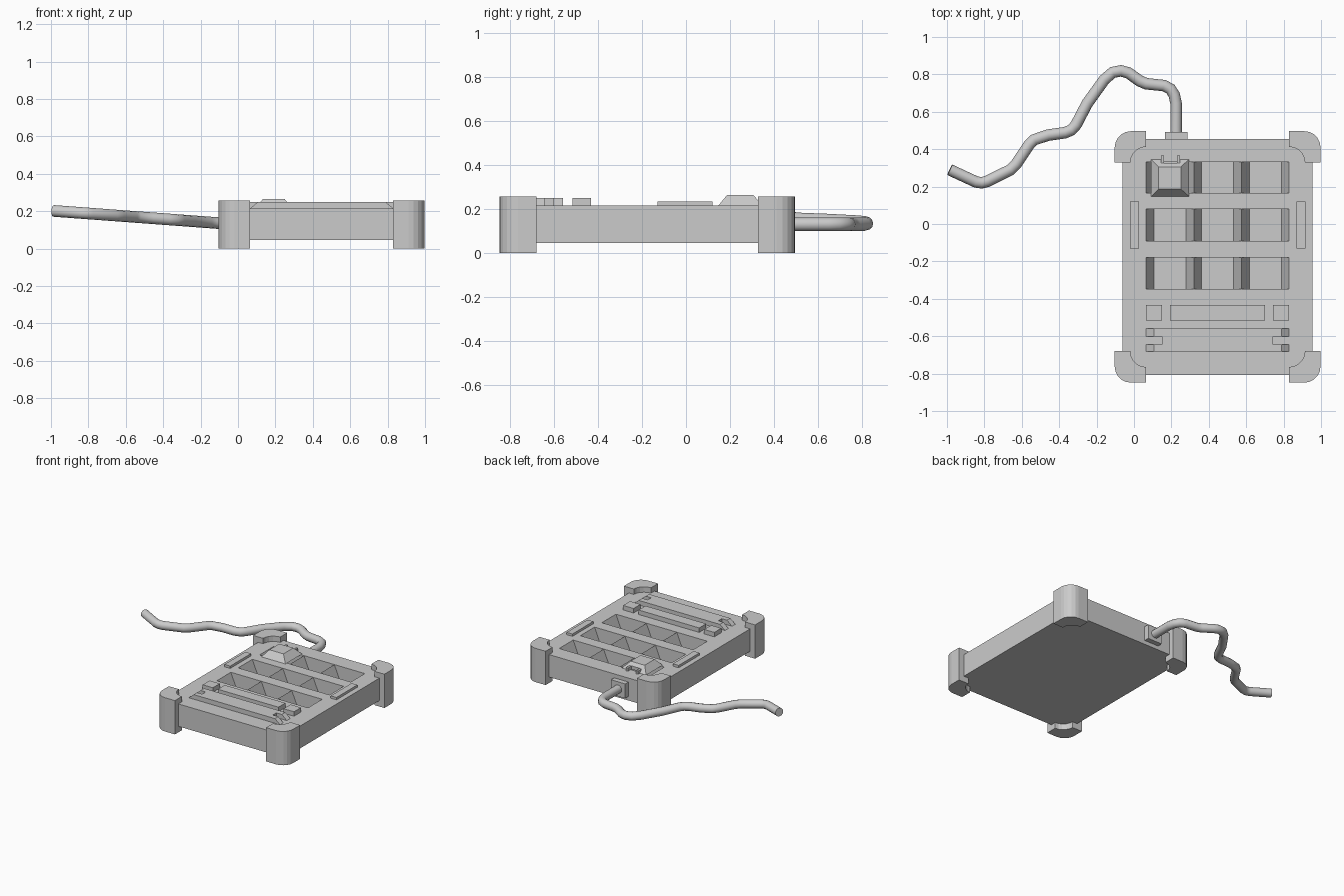
import bpy, bmesh, math
from mathutils import Vector

if "Cube" in bpy.data.objects:
    bpy.data.objects.remove(bpy.data.objects["Cube"])

CX, CY = 0.447, -0.176      # centre of the case in plan
TOP = 0.215                 # top face of the case


def make(name, bm):
    bmesh.ops.recalc_face_normals(bm, faces=bm.faces)
    mesh = bpy.data.meshes.new(name)
    bm.to_mesh(mesh)
    bm.free()
    ob = bpy.data.objects.new(name, mesh)
    bpy.context.collection.objects.link(ob)
    return ob


def prism(name, pts, axis, lo, hi):
    """Extrude a 2D profile along 'y' (pts are x,z) or 'z' (pts are x,y)."""
    bm = bmesh.new()
    at = (lambda p, t: (p[0], t, p[1])) if axis == 'y' else (lambda p, t: (p[0], p[1], t))
    a = [bm.verts.new(at(p, lo)) for p in pts]
    b = [bm.verts.new(at(p, hi)) for p in pts]
    bm.faces.new(a)
    bm.faces.new(b)
    n = len(pts)
    for i in range(n):
        j = (i + 1) % n
        bm.faces.new((a[i], a[j], b[j], b[i]))
    return make(name, bm)


def box(name, x0, x1, y0, y1, z0, z1):
    return prism(name, [(x0, y0), (x1, y0), (x1, y1), (x0, y1)], 'z', z0, z1)


def cut(ob, cutter):
    mod = ob.modifiers.new("cut", 'BOOLEAN')
    mod.operation = 'DIFFERENCE'
    mod.solver = 'EXACT'
    mod.object = cutter
    bpy.context.view_layer.objects.active = ob
    bpy.ops.object.modifier_apply(modifier=mod.name)
    bpy.data.objects.remove(cutter)


# Case with three rows of three tapered pockets
case = box("case", CX - 0.508, CX + 0.508, CY - 0.63, CY + 0.63, 0.045, TOP)
X0, X1, FLOOR, SLOPE = 0.065, 0.83, 0.115, 0.042
CELL = (X1 - X0) / 3
profile = [(X0, 0.3), (X0, TOP - 0.001)]
for i in range(3):
    a = X0 + i * CELL
    profile += [(a + SLOPE, FLOOR), (a + CELL - SLOPE, FLOOR), (a + CELL, TOP - 0.001)]
profile.append((X1, 0.3))
for y0, y1 in ((0.165, 0.332), (-0.091, 0.079), (-0.347, -0.178)):
    cut(case, prism("pocket_cutter", profile, 'y', y0, y1))

# Corner guards: rounded outside, hollow fillet inside
S, R, T = 0.168, 0.085, 0.085
guard = []
for k in range(6):
    t = math.pi / 2 * k / 5
    guard.append((R - R * math.cos(t), R - R * math.sin(t)))
guard.append((S, 0))
for k in range(6):
    t = math.pi / 2 * k / 5
    guard.append((S - T * math.sin(t), S - T * math.cos(t)))
guard.append((0, S))
for sx, side in ((-1, "left"), (1, "right")):
    for sy, end in ((-1, "front"), (1, "back")):
        pts = [(CX + sx * (0.55 - u), CY + sy * (0.672 - v)) for u, v in guard]
        prism(f"corner_guard_{end}_{side}", pts, 'z', 0, 0.256)

# Side rails
for side, s in (("left", -1), ("right", 1)):
    x = CX + s * 0.445
    box(f"side_rail_{side}", x - 0.024, x + 0.024, -0.13, 0.12, TOP - 0.01, 0.233)

# Row of raised keys
for i, (a, b) in enumerate(((0.065, 0.15), (0.192, 0.70), (0.742, 0.83))):
    box(f"key_{i + 1}", a, b, -0.515, -0.432, TOP - 0.01, 0.249)

# Front bar with ramped, forked ends
bar = prism("front_bar", [(X0, TOP), (X1, TOP), (X1 - 0.042, 0.25), (X0 + 0.042, 0.25)],
            'y', -0.683, -0.559)
for a, b in ((0.0, 0.15), (0.742, 0.9)):
    cut(bar, box("notch_cutter", a, b, -0.643, -0.601, 0.2, 0.3))

# Plug: tapered block with a notched back and two tabs
bm = bmesh.new()
lower = [bm.verts.new((x, y, TOP)) for x, y in ((0.092, 0.147), (0.295, 0.147), (0.295, 0.346), (0.092, 0.346))]
upper = [bm.verts.new((x, y, 0.264)) for x, y in ((0.132, 0.187), (0.25, 0.187), (0.25, 0.306), (0.132, 0.306))]
bm.faces.new(lower)
bm.faces.new(upper)
for i in range(4):
    j = (i + 1) % 4
    bm.faces.new((lower[i], lower[j], upper[j], upper[i]))
plug = make("plug", bm)
cut(plug, box("plug_cutter", 0.16, 0.23, 0.325, 0.4, 0.2, 0.3))
for i, x in enumerate((0.145, 0.23)):
    box(f"plug_tab_{i + 1}", x, x + 0.016, 0.325, 0.366, TOP - 0.01, 0.24)

# Cable socket on the back
box("cable_socket", 0.165, 0.285, 0.445, 0.492, 0.075, 0.185)

# Winding cable
path = [(0.225, 0.47), (0.225, 0.645), (0.215, 0.69), (0.195, 0.722), (0.16, 0.74),
        (0.065, 0.75), (0.03, 0.765), (-0.03, 0.808), (-0.07, 0.819), (-0.115, 0.81),
        (-0.16, 0.77), (-0.25, 0.645), (-0.31, 0.53), (-0.335, 0.502), (-0.37, 0.488),
        (-0.46, 0.475), (-0.535, 0.45), (-0.56, 0.425), (-0.63, 0.32), (-0.66, 0.29),
        (-0.785, 0.228), (-0.815, 0.22), (-0.845, 0.225), (-0.985, 0.29)]
curve = bpy.data.curves.new("cable_path", 'CURVE')
curve.dimensions = '3D'
curve.bevel_depth = 0.031
curve.bevel_resolution = 4
curve.use_fill_caps = True
spline = curve.splines.new('POLY')
spline.points.add(len(path) - 1)
for p, (x, y) in zip(spline.points, path):
    p.co = (x, y, 0.13 + 0.074 * max(0, -x - 0.02), 1)
helper = bpy.data.objects.new("cable_path", curve)
bpy.context.collection.objects.link(helper)
mesh = bpy.data.meshes.new_from_object(helper.evaluated_get(bpy.context.evaluated_depsgraph_get()))
cable = bpy.data.objects.new("cable", mesh)
bpy.context.collection.objects.link(cable)
bpy.data.objects.remove(helper)
bpy.ops.object.select_all(action='DESELECT')
cable.select_set(True)
bpy.context.view_layer.objects.active = cable
bpy.ops.object.shade_smooth_by_angle(angle=math.radians(40))
